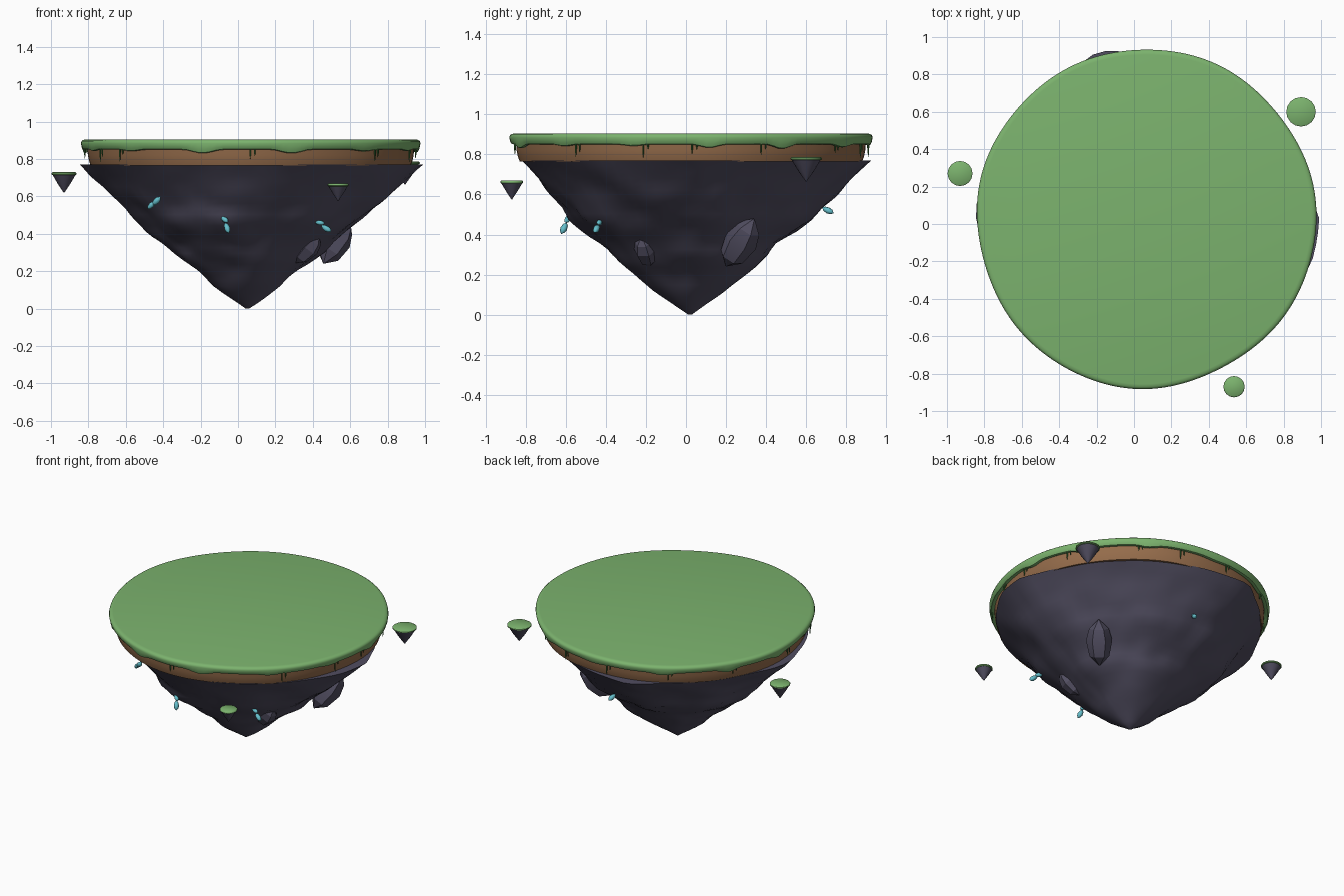
import bpy, bmesh, math, random
from mathutils import Vector, noise

if "Cube" in bpy.data.objects:
    bpy.data.objects.remove(bpy.data.objects["Cube"])

random.seed(4)
CX, CY = 0.065, 0.03          # centre of the island


def material(name, rgb):
    m = bpy.data.materials.new(name)
    m.diffuse_color = (*rgb, 1)
    m.use_nodes = True
    m.node_tree.nodes["Principled BSDF"].inputs["Base Color"].default_value = m.diffuse_color
    return m


GRASS = material("grass green", (0.20, 0.45, 0.155))
SOIL = material("soil brown", (0.30, 0.15, 0.07))
ROCK = material("rock slate", (0.082, 0.075, 0.118))
VINE = material("vine dark green", (0.045, 0.17, 0.04))
CRYSTAL = material("crystal teal", (0.13, 0.52, 0.60))


def finish(bm, name, mat, angle=40):
    bmesh.ops.recalc_face_normals(bm, faces=bm.faces)
    me = bpy.data.meshes.new(name)
    bm.to_mesh(me)
    bm.free()
    ob = bpy.data.objects.new(name, me)
    bpy.context.collection.objects.link(ob)
    me.materials.append(mat)
    bpy.ops.object.select_all(action='DESELECT')
    ob.select_set(True)
    bpy.context.view_layer.objects.active = ob
    bpy.ops.object.shade_smooth_by_angle(angle=math.radians(angle))
    return ob


def loft(name, rows, point, sides, mat, angle=40):
    """Closed rings: point(row, theta) -> position; both ends are capped."""
    bm = bmesh.new()
    rings = [[bm.verts.new(point(r, 2 * math.pi * k / sides)) for k in range(sides)] for r in rows]
    for a, b in zip(rings, rings[1:]):
        for k in range(sides):
            n = (k + 1) % sides
            bm.faces.new((a[k], a[n], b[n], b[k]))
    bm.faces.new(rings[0])
    bm.faces.new(rings[-1])
    return finish(bm, name, mat, angle)


def lerp_table(table, t):
    for (a, u), (b, v) in zip(table, table[1:]):
        if a <= t <= b:
            return u + (v - u) * (t - a) / (b - a)
    return table[-1][1]


def wobble(th):
    return 0.004 * math.sin(3 * th + 1) + 0.004 * math.sin(4 * th + 2.5) + 0.003 * math.sin(7 * th)


# Grass cap: flat top, rounded lip, wavy dripping skirt
def grass_point(row, th):
    r, z, hang = row
    drip = max(0, math.cos(13 * th - 1.36 + 0.8 * math.sin(2 * th))) ** 2
    z -= hang * (0.008 + 0.022 * drip * (0.65 + 0.35 * math.sin(3 * th)))
    r += wobble(th)
    return (CX + r * math.cos(th), CY + r * math.sin(th), z)


loft("grass_cap", [(0.85, 0.862, 0), (0.872, 0.862, 1), (0.882, 0.858, 1), (0.893, 0.861, 1),
                   (0.900, 0.870, 0.7), (0.905, 0.884, 0), (0.902, 0.895, 0),
                   (0.893, 0.902, 0), (0.878, 0.905, 0)], grass_point, 160, GRASS)


# Soil band
def soil_point(row, th):
    r = row[0] + wobble(th)
    return (CX + r * math.cos(th), CY + r * math.sin(th), row[1])


loft("soil_band", [(0.853, 0.765), (0.862, 0.79), (0.868, 0.82), (0.872, 0.865)], soil_point, 96, SOIL)

# Rock underside: rim radius by angle, tapering profile, smooth noise
RIM = [(0, .925), (8, .885), (20, .85), (45, .835), (75, .85), (95, .89), (106, .93), (118, .875),
       (135, .85), (160, .865), (170, .90), (178, .915), (190, .88), (225, .85), (270, .85),
       (315, .85), (335, .88), (345, .915), (360, .925)]
TAPER = [(0, .01), (.06, .11), (.11, .19), (.20, .305), (.28, .42), (.34, .49), (.40, .585),
         (.48, .69), (.53, .73), (.63, .84), (.72, .945), (.77, 1)]


def rock_point(z, th):
    rim = lerp_table(RIM, math.degrees(th))
    mean = 0.875 + (rim - 0.875) * min(1, 0.25 + (z / .77) ** 3)
    r = mean * lerp_table(TAPER, z)
    fade = math.sin(math.pi * min(1, z / .77)) ** 0.7 if 0 < z < .77 else 0
    p = Vector((math.cos(th) * r, math.sin(th) * r, z))
    r += fade * (0.045 * noise.noise(p * 3.5 + Vector((7, 2, 5))) + 0.02 * noise.noise(p * 8))
    s = 1 - z / .77                      # tip is shifted slightly from the centre
    return (CX - 0.015 * s + r * math.cos(th), CY - 0.01 * s + r * math.sin(th), z)


loft("rock_base", [.77 * i / 26 for i in range(27)], rock_point, 80, ROCK, 50)


def spindle(name, center, direction, length, radius, sides, mat, angle=60):
    """Pointed shard along a direction."""
    q = Vector(direction).to_track_quat('Z', 'Y')

    def pt(row, th):
        r, t = row
        return Vector(center) + q @ Vector((r * radius * math.cos(th), r * radius * math.sin(th), t * length))
    return loft(name, [(.05, -.5), (.75, -.3), (1, .05), (.75, .3), (.05, .5)], pt, sides, mat, angle)


# Slab of rock embedded in the right side, and a smaller one at the front right
spindle("rock_slab_right", (0.52, 0.27, 0.36), (0.4, 0.45, 0.75), 0.30, 0.085, 6, ROCK, 25)
spindle("rock_slab_front", (0.37, -0.20, 0.32), (0.6, -0.2, 0.7), 0.20, 0.06, 6, ROCK, 25)

# Crystals sticking out of the rock, in small pairs
CLUSTERS = [((-0.45, -0.48, 0.56), (0.55, -0.25, 0.6)), ((-0.065, -0.60, 0.45), (0.2, -0.3, -0.6)),
            ((0.455, -0.44, 0.44), (0.6, -0.25, -0.4)), ((0.08, 0.69, 0.53), (0.2, 0.6, -0.3))]
for i, (c, d) in enumerate(CLUSTERS):
    step = Vector(d).normalized() * 0.022
    spindle(f"crystal_{i}_a", Vector(c) + step, d, 0.065, 0.017, 6, CRYSTAL)
    spindle(f"crystal_{i}_b", Vector(c) - step + Vector((0, 0, .008)),
            (d[0] + .2, d[1], d[2] + .25), 0.055, 0.015, 6, CRYSTAL)

# Hanging vines, in pairs around the rim
for i, deg in enumerate((0, 23, 54, 72, 95, 122, 150, 180, 205, 218, 270, 319, 344)):
    for j, off in enumerate((0, 1.6)):
        th = math.radians(deg + off)
        base = Vector((CX + .884 * math.cos(th), CY + .884 * math.sin(th), 0))
        drop = random.uniform(.05, .08) * (1 - .35 * j)

        def vine_point(row, a, base=base, drop=drop):
            return base + Vector((row[0] * math.cos(a), row[0] * math.sin(a), .86 - row[1] * drop))
        loft(f"vine_{i}_{j}", [(.005, 0), (.0045, .6), (.001, 1)], vine_point, 5, VINE)

# Small floating islets: rock cone with a grass lid
for i, (x, y, r, top, tip) in enumerate(((-0.93, 0.27, .067, .73, .62), (0.893, 0.60, .079, .787, .665),
                                         (0.535, -0.87, .057, .67, .575))):
    def ring(row, th, x=x, y=y, r=r):
        return (x + row[0] * r * math.cos(th), y + row[0] * r * math.sin(th), row[1])
    loft(f"islet_rock_{i}", [(.03, tip), (.5, tip + (top - tip) * .43), (.93, top - .013)], ring, 16, ROCK)
    loft(f"islet_grass_{i}", [(.9, top - .016), (1, top - .012), (1, top - .005), (.9, top)],
         ring, 16, GRASS, 50)
